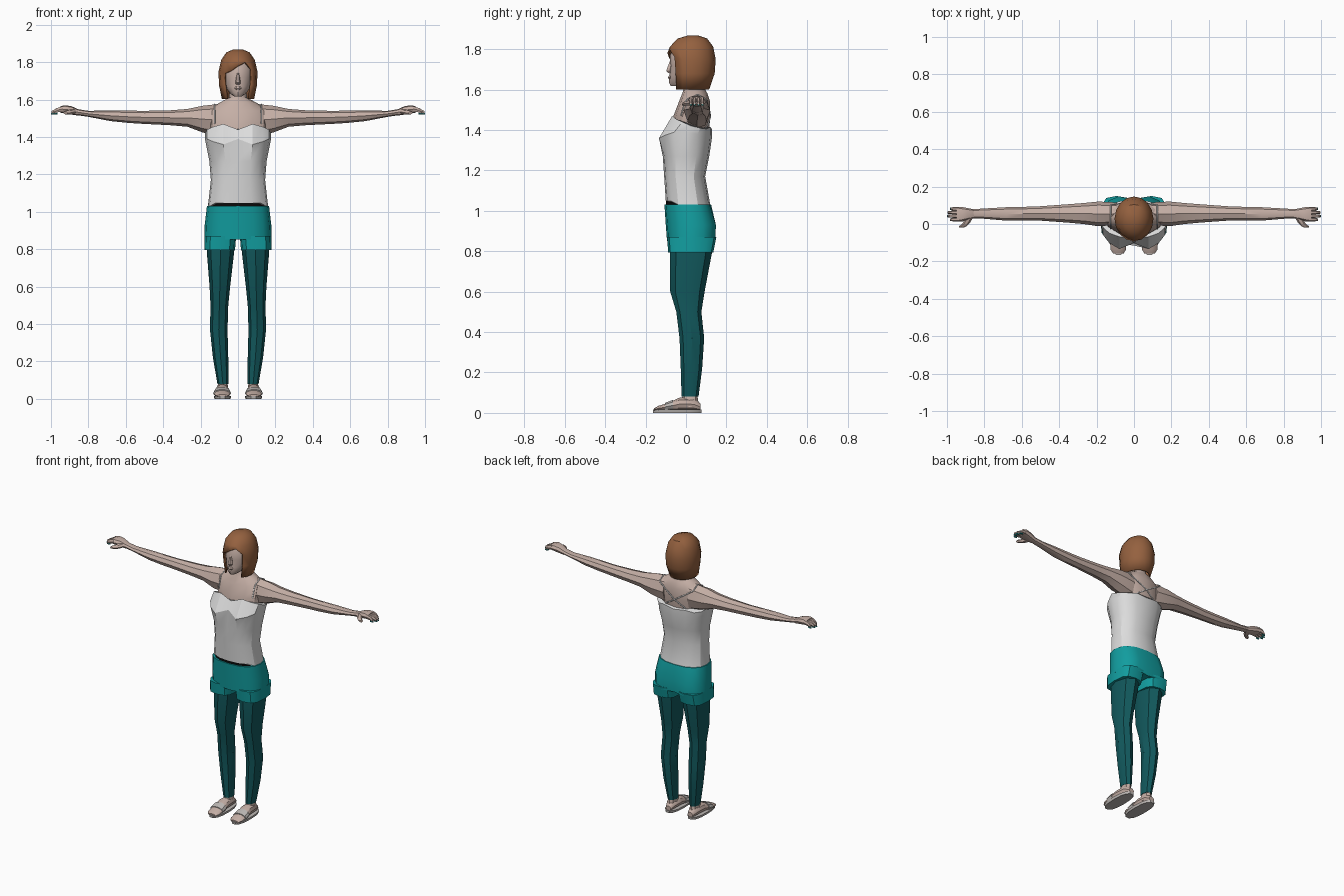
import bpy, bmesh, math
from mathutils import Vector
from mathutils.bvhtree import BVHTree

if "Cube" in bpy.data.objects:
    bpy.data.objects.remove(bpy.data.objects["Cube"])


def material(name, rgb):
    m = bpy.data.materials.new(name)
    m.diffuse_color = (*rgb, 1)
    m.use_nodes = True
    m.node_tree.nodes["Principled BSDF"].inputs["Base Color"].default_value = m.diffuse_color
    return m


SKIN = material("skin", (0.56, 0.43, 0.38))
WHITE = material("white cloth", (0.72, 0.72, 0.72))
TEAL = material("teal cloth", (0.006, 0.34, 0.35))
DARK = material("dark teal cloth", (0.006, 0.10, 0.11))
HAIR = material("brown hair", (0.30, 0.12, 0.05))
BLACK = material("black band", (0.003, 0.003, 0.003))
GREY = material("sandal grey", (0.50, 0.47, 0.45))


def finish(name, bm, mat, angle=35):
    bmesh.ops.recalc_face_normals(bm, faces=bm.faces)
    me = bpy.data.meshes.new(name)
    bm.to_mesh(me)
    bm.free()
    me.materials.append(mat)
    ob = bpy.data.objects.new(name, me)
    bpy.context.collection.objects.link(ob)
    bpy.ops.object.select_all(action='DESELECT')
    ob.select_set(True)
    bpy.context.view_layer.objects.active = ob
    bpy.ops.object.shade_smooth_by_angle(angle=math.radians(angle))
    return ob


def tube(name, rings, mat, axis='z', n=8, e=1.0, s=1, tweak=None, keep=None, caps=True, angle=35):
    """Loft of rounded rings: (position, a_min, a_max, b_min, b_max)."""
    bm = bmesh.new()
    loops = []
    for r, (p, a0, a1, b0, b1) in enumerate(rings):
        loop = []
        for k in range(n):
            t = 2 * math.pi * k / n
            c, d = math.cos(t), math.sin(t)
            a = (a0 + a1) / 2 + (a1 - a0) / 2 * math.copysign(abs(c) ** e, c)
            b = (b0 + b1) / 2 + (b1 - b0) / 2 * math.copysign(abs(d) ** e, d)
            co = {'z': (a, b, p), 'x': (p, a, b), 'y': (a, p, b)}[axis]
            co = Vector(co)
            if tweak:
                co += Vector(tweak(r, k))
            co.x *= s
            loop.append(bm.verts.new(co))
        loops.append(loop)
    for r in range(len(loops) - 1):
        for k in range(n):
            if keep is None or keep(r, k):
                j = (k + 1) % n
                bm.faces.new((loops[r][k], loops[r][j], loops[r + 1][j], loops[r + 1][k]))
    if caps:
        bm.faces.new(loops[0])
        bm.faces.new(loops[-1])
    bmesh.ops.delete(bm, geom=[v for v in bm.verts if not v.link_faces], context='VERTS')
    return finish(name, bm, mat, angle)


# Chest, shoulders and neck
torso = tube("upper_body", [
    (1.30, -.13, .13, -.07, .10), (1.40, -.145, .145, -.07, .115),
    (1.47, -.16, .16, -.062, .12), (1.54, -.16, .16, -.035, .12),
    (1.583, -.10, .10, -.018, .105), (1.61, -.048, .048, -.01, .09),
    (1.68, -.044, .044, -.005, .085)], SKIN, n=12)

# Camisole with a scalloped neckline and a bust ridge
NECK = [-.03, 0, -.015, -.03, -.05, -.06, -.065, -.055, -.065]
BUST_Z = [.03, 0, .015, .03, .03, .02, 0, 0, 0]
BUST_Y = [.028, -.012, -.005, 0, 0, 0, 0, 0, 0]


def shirt_shape(r, k):
    d = min(abs(k - 12), 16 - abs(k - 12))
    if r == 0:
        return (0, 0, .028 if d <= 2 else (.01 if d == 3 else 0))
    if r == 3:
        return (0, BUST_Y[d], BUST_Z[d])
    if r == 4:
        return (0, 0, NECK[d])
    return (0, 0, 0)


tube("camisole", [
    (1.02, -.162, .162, -.10, .122), (1.17, -.145, .145, -.108, .095),
    (1.27, -.153, .153, -.115, .115), (1.36, -.177, .177, -.13, .128),
    (1.47, -.177, .177, -.075, .128)], WHITE, n=16, e=.85, tweak=shirt_shape, angle=28)
tube("waistband", [(1.0, -.155, .155, -.10, .115), (1.06, -.15, .15, -.098, .11)],
     BLACK, n=16, e=.85)


# Shorts: hips with a cleft behind, then two cuffs
def hip_shape(r, k):
    return (0, -.022 if k == 4 and r else 0, 0)


tube("shorts_hips", [
    (1.032, -.166, .166, -.107, .124), (.93, -.178, .178, -.10, .156),
    (.852, -.18, .18, -.094, .152)], TEAL, n=16, e=.8, tweak=hip_shape)

for s, side in ((1, "left"), (-1, "right")):
    tube("shorts_cuff_" + side, [
        (.87, .010, .178, -.094, .15), (.795, .016, .18, -.088, .135)],
        TEAL, n=12, e=.65, s=s)

    # Leggings
    tube("legging_" + side, [
        (.86, .015, .168, -.08, .13), (.79, .02, .167, -.08, .128),
        (.60, .042, .152, -.078, .092), (.50, .052, .147, -.048, .076),
        (.37, .056, .150, -.032, .09), (.22, .052, .134, -.026, .08),
        (.08, .052, .110, -.022, .062)], DARK, n=8, s=s)

    # Foot, ankle and sandal
    tube("ankle_" + side, [(.03, .05, .115, -.03, .065), (.095, .057, .105, -.015, .055)],
         SKIN, n=8, s=s)
    tube("foot_" + side, [
        (.073, .062, .100, .01, .045), (.04, .05, .115, .01, .075),
        (-.03, .047, .120, .01, .078), (-.09, .042, .128, .01, .05),
        (-.135, .042, .126, .01, .036), (-.158, .055, .112, .01, .024)],
        SKIN, 'y', n=10, s=s)
    tube("sandal_sole_" + side, [(0, .04, .126, -.165, .078), (.016, .036, .13, -.167, .08)],
         GREY, n=14, e=.8, s=s)
    tube("sandal_strap_" + side, [(-.065, .040, .130, .008, .066), (-.105, .037, .133, .008, .05)],
         GREY, 'y', n=10, s=s)

# Arms and hands
arms = []
for s, side in ((1, "left"), (-1, "right")):
    arms.append(tube("arm_" + side, [
        (.09, -.005, .115, 1.40, 1.578), (.19, -.012, .12, 1.425, 1.567),
        (.27, .0, .112, 1.455, 1.55), (.36, .008, .105, 1.463, 1.543),
        (.50, .018, .095, 1.47, 1.54), (.58, .018, .092, 1.475, 1.541),
        (.68, .018, .09, 1.485, 1.542), (.80, .028, .083, 1.508, 1.54),
        (.88, .03, .078, 1.52, 1.553)], SKIN, 'x', n=8, s=s))
    tube("palm_" + side, [
        (.855, .03, .078, 1.515, 1.548), (.89, .022, .085, 1.52, 1.565),
        (.925, .012, .092, 1.527, 1.57), (.95, .013, .09, 1.53, 1.565)],
        SKIN, 'x', n=8, e=.8, s=s)
    tube("thumb_" + side, [
        (.035, .86, .905, 1.522, 1.552), (.005, .878, .915, 1.52, 1.545),
        (-.012, .895, .935, 1.52, 1.54), (-.02, .91, .935, 1.522, 1.534)],
        SKIN, 'y', n=6, s=s)
    for i, tip in enumerate((.983, .998, .996, .982)):
        y = .014 + i * .019
        tube(f"finger_{i + 1}_{side}", [
            (.935, y - .002, y + .02, 1.535, 1.566), (.965, y, y + .02, 1.53, 1.558),
            (tip, y + .003, y + .016, 1.523, 1.54)], SKIN, 'x', n=6, s=s)
        tube(f"nail_{i + 1}_{side}", [
            (tip - .018, y + .004, y + .016, 1.521, 1.529),
            (tip + .002, y + .004, y + .016, 1.52, 1.528)], TEAL, 'x', n=6, s=s)

# Face, nose and lips
tube("face", [
    (1.618, -.022, .022, -.076, -.01), (1.635, -.045, .045, -.084, .04),
    (1.67, -.068, .068, -.082, .08), (1.72, -.08, .08, -.078, .10),
    (1.77, -.083, .083, -.08, .11), (1.82, -.06, .06, -.05, .09)], SKIN, n=12)
tube("nose", [(1.682, -.012, .012, -.09, -.06), (1.692, -.014, .014, -.101, -.06),
              (1.745, -.006, .006, -.08, -.06)], SKIN, n=6)
tube("lips", [(1.652, -.014, .014, -.086, -.07), (1.66, -.02, .02, -.091, -.07),
              (1.67, -.012, .012, -.085, -.07)], SKIN, n=6)

# Bob hair: closed crown, slanted fringe, open below the fringe
FRINGE = {10: -.01, 11: .005, 12: .032, 13: .05, 14: .012}


def hair_shape(r, k):
    return (0, 0, FRINGE.get(k, 0) if r == 3 else 0)


hair = tube("hair", [
    (1.868, -.025, .025, .01, .06), (1.853, -.062, .062, -.042, .105),
    (1.812, -.09, .09, -.08, .135), (1.75, -.104, .104, -.092, .147),
    (1.68, -.102, .102, -.084, .142), (1.602, -.086, .086, -.078, .115)],
    HAIR, n=16, tweak=hair_shape, caps=False, keep=lambda r, k: r < 3 or not 10 <= k <= 13)
bm = bmesh.new()
bm.from_mesh(hair.data)
bmesh.ops.holes_fill(bm, edges=[e for e in bm.edges if e.is_boundary and
                                min(v.co.z for v in e.verts) > 1.86], sides=16)
bmesh.ops.recalc_face_normals(bm, faces=bm.faces)
bm.to_mesh(hair.data)
bm.free()
shell = hair.modifiers.new("thickness", 'SOLIDIFY')
shell.thickness, shell.offset = .01, -1

# Shoulder straps laid on the skin and crossing on the back
skin_trees = [BVHTree.FromPolygons([v.co for v in o.data.vertices],
                                   [p.vertices for p in o.data.polygons])
              for o in [torso] + arms]


def lay(start, direction):
    hits = [t.ray_cast(start, direction) for t in skin_trees]
    hits = [h for h in hits if h[0] is not None]
    return min(hits, key=lambda h: h[3])[0] - direction * .002 if hits else None


for s, side in ((1, "left"), (-1, "right")):
    pts = []
    for i in range(10):
        t = math.radians(5 + i * 13)
        out = Vector((0, -math.cos(t), math.sin(t)))
        pts.append(lay(Vector((s * .125, .045, 1.465)) + out, -out))
    for i in range(8):
        f = i / 7
        pts.append(lay(Vector((s * (.12 - .215 * f), 1, 1.545 - .14 * f)), Vector((0, -1, 0))))
    pts = [p for p in pts if p is not None]
    cu = bpy.data.curves.new("strap_" + side, 'CURVE')
    cu.dimensions = '3D'
    cu.bevel_depth, cu.bevel_resolution = .004, 0
    sp = cu.splines.new('POLY')
    sp.points.add(len(pts) - 1)
    for q, p in zip(sp.points, pts):
        q.co = (*p, 1)
    cu.materials.append(WHITE)
    bpy.context.collection.objects.link(bpy.data.objects.new("strap_" + side, cu))
